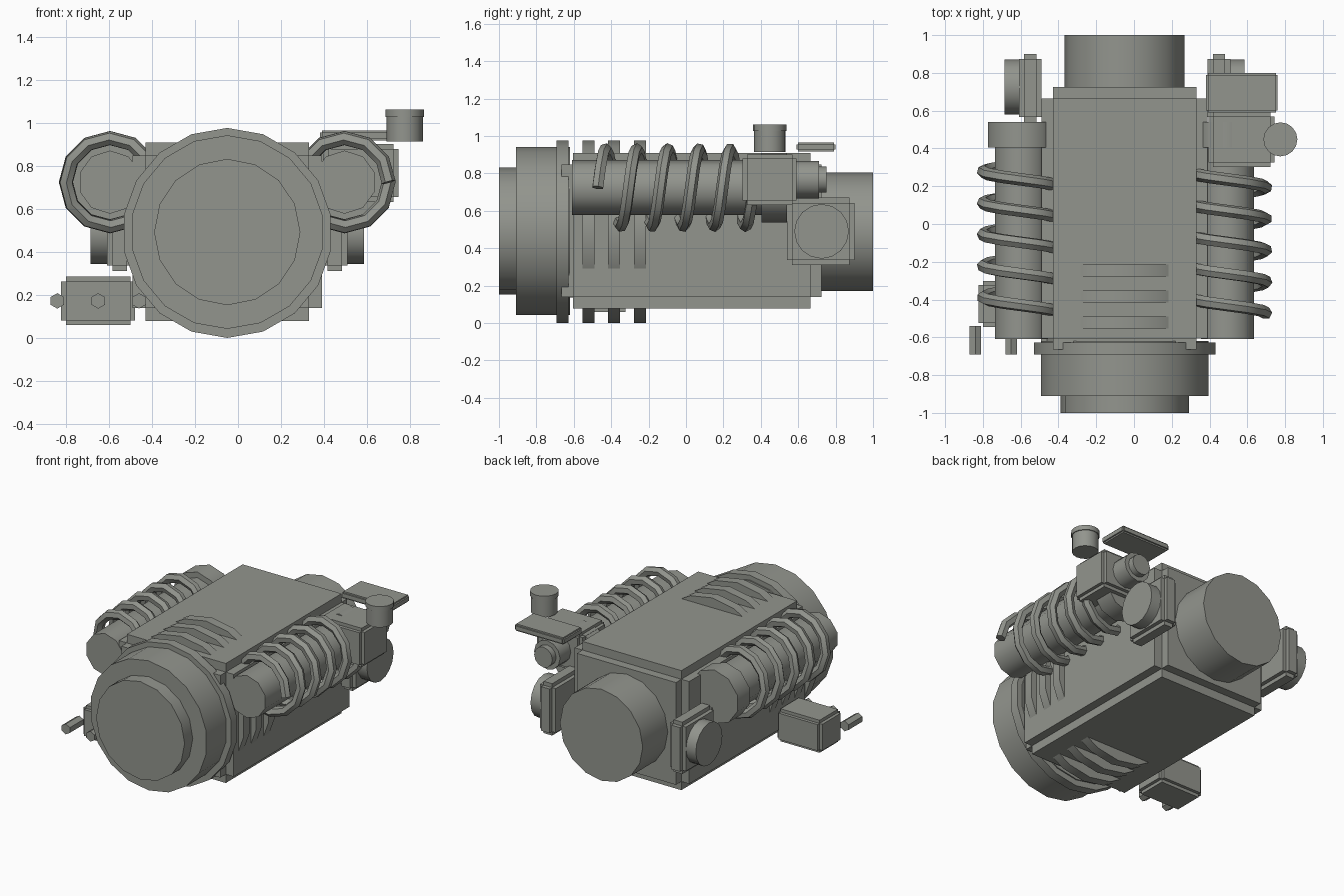
import bpy
import bmesh
from math import sin, cos, pi, radians

if "Cube" in bpy.data.objects:
    bpy.data.objects.remove(bpy.data.objects["Cube"])

MID = -0.05          # symmetry plane of the main machine
AXIS_Z = 0.488       # height of the main shaft

metal = bpy.data.materials.new("dark_metal")
metal.diffuse_color = (0.29, 0.30, 0.27, 1)
metal.use_nodes = True
metal.node_tree.nodes["Principled BSDF"].inputs["Base Color"].default_value = metal.diffuse_color


def smooth(ob):
    bpy.ops.object.select_all(action='DESELECT')
    ob.select_set(True)
    bpy.context.view_layer.objects.active = ob
    bpy.ops.object.shade_smooth_by_angle(angle=radians(40))


def mesh_object(name, verts, faces):
    me = bpy.data.meshes.new(name)
    me.from_pydata(verts, [], faces)
    me.materials.append(metal)
    bm = bmesh.new()
    bm.from_mesh(me)
    bmesh.ops.recalc_face_normals(bm, faces=bm.faces)
    bm.to_mesh(me)
    bm.free()
    ob = bpy.data.objects.new(name, me)
    bpy.context.collection.objects.link(ob)
    return ob


def lathe(name, axis, centre, rings, sides):
    """Capped turned part: rings of (position along axis, radius)."""
    verts, faces = [], []
    for t, r in rings:
        for i in range(sides):
            a = 2 * pi * i / sides
            u, v = r * sin(a), r * cos(a)
            p = {'x': (t, centre[0] - u, centre[1] + v),
                 'y': (centre[0] + u, t, centre[1] + v),
                 'z': (centre[0] + u, centre[1] - v, t)}[axis]
            verts.append(p)
    for k in range(len(rings) - 1):
        for i in range(sides):
            j = (i + 1) % sides
            faces.append((k * sides + i, k * sides + j,
                          (k + 1) * sides + j, (k + 1) * sides + i))
    faces.append(tuple(reversed(range(sides))))
    faces.append(tuple(range((len(rings) - 1) * sides, len(rings) * sides)))
    ob = mesh_object(name, verts, faces)
    smooth(ob)
    return ob


def stepped_box(name, centre, half, step):
    """Box whose six faces are raised panels, leaving notched edges."""
    verts, faces = [], []
    for axis in range(3):
        h = [half[i] - (0 if i == axis else step) for i in range(3)]
        n = len(verts)
        for sx in (-1, 1):
            for sy in (-1, 1):
                for sz in (-1, 1):
                    verts.append((centre[0] + sx * h[0], centre[1] + sy * h[1],
                                  centre[2] + sz * h[2]))
        for f in ((0, 1, 3, 2), (4, 6, 7, 5), (0, 4, 5, 1),
                  (2, 3, 7, 6), (0, 2, 6, 4), (1, 5, 7, 3)):
            faces.append(tuple(n + i for i in f))
    return mesh_object(name, verts, faces)


def coil(name, x, z, radius, wire, y0, pitch, turns, steps=12):
    cu = bpy.data.curves.new(name, 'CURVE')
    cu.dimensions = '3D'
    cu.bevel_depth = wire
    cu.bevel_resolution = 1
    cu.use_fill_caps = True
    cu.materials.append(metal)
    sp = cu.splines.new('POLY')
    n = turns * steps
    sp.points.add(n)
    for i in range(n + 1):
        a = 2 * pi * i / steps
        sp.points[i].co = (x + radius * cos(a), y0 + pitch * i / steps,
                           z + radius * sin(a), 1)
    ob = bpy.data.objects.new(name, cu)
    bpy.context.collection.objects.link(ob)
    bpy.ops.object.select_all(action='DESELECT')
    ob.select_set(True)
    bpy.context.view_layer.objects.active = ob
    bpy.ops.object.convert(target='MESH')
    smooth(bpy.context.view_layer.objects.active)


# Main housing
stepped_box("housing", (MID, 0.03, 0.493), (0.44, 0.695, 0.415), 0.06)

# Front drum, nose and rear drum
lathe("front_drum", 'y', (MID, AXIS_Z + 0.004), [(-0.91, 0.45), (-0.62, 0.45)], 18)
lathe("nose", 'y', (MID, AXIS_Z + 0.004), [(-1.0, 0.34), (-0.9, 0.34)], 16)
lathe("rear_drum", 'y', (MID, AXIS_Z), [(0.70, 0.318), (1.0, 0.318)], 16)

# Cooling fins: discs cutting through the housing
for i in range(4):
    y = -0.66 + 0.138 * i
    lathe(f"fin_{i + 1}", 'y', (MID, AXIS_Z), [(y - 0.032, 0.488), (y + 0.032, 0.488)], 18)

# Mirrored side parts: tubes, caps, coils and flanged ports
for side, s in (("left", -1), ("right", 1)):
    x = MID + s * 0.545
    lathe(f"{side}_tube", 'y', (x, 0.724), [(-0.61, 0.147), (0.42, 0.147)], 10)
    lathe(f"{side}_tube_cap", 'y', (x, 0.724), [(0.405, 0.186), (0.54, 0.186)], 10)
    coil(f"{side}_coil", x, 0.724, 0.205, 0.033, -0.472, 0.1665, 5)
    px = MID + s * 0.5
    stepped_box(f"{side}_port_flange", (px, 0.72, 0.49), (0.06, 0.18, 0.18), 0.027)
    lathe(f"{side}_port", 'x', (0.725, 0.49), [(px, 0.146), (px + s * 0.135, 0.146)], 16)

# Terminal box with hexagonal bolts
stepped_box("terminal_box", (-0.65, -0.423, 0.172), (0.172, 0.122, 0.113), 0.022)
for i in range(3):
    lathe(f"hex_bolt_{i + 1}", 'y', (-0.84 + 0.19 * i, 0.172),
          [(-0.69, 0.036), (-0.54, 0.036)], 6)

# Valve block with stepped outlet
stepped_box("valve_block", (0.57, 0.447, 0.767), (0.175, 0.145, 0.135), 0.023)
lathe("valve_outlet", 'y', (0.57, 0.767), [(0.58, 0.1), (0.71, 0.1)], 12)
lathe("valve_outlet_tip", 'y', (0.57, 0.767), [(0.70, 0.07), (0.752, 0.07)], 12)

# Lever plate and knob
stepped_box("lever_plate", (0.571, 0.695, 0.941), (0.19, 0.105, 0.024), 0.01)
lathe("knob", 'z', (0.775, 0.448),
      [(0.914, 0.084), (1.028, 0.084), (1.028, 0.09), (1.061, 0.09)], 16)
